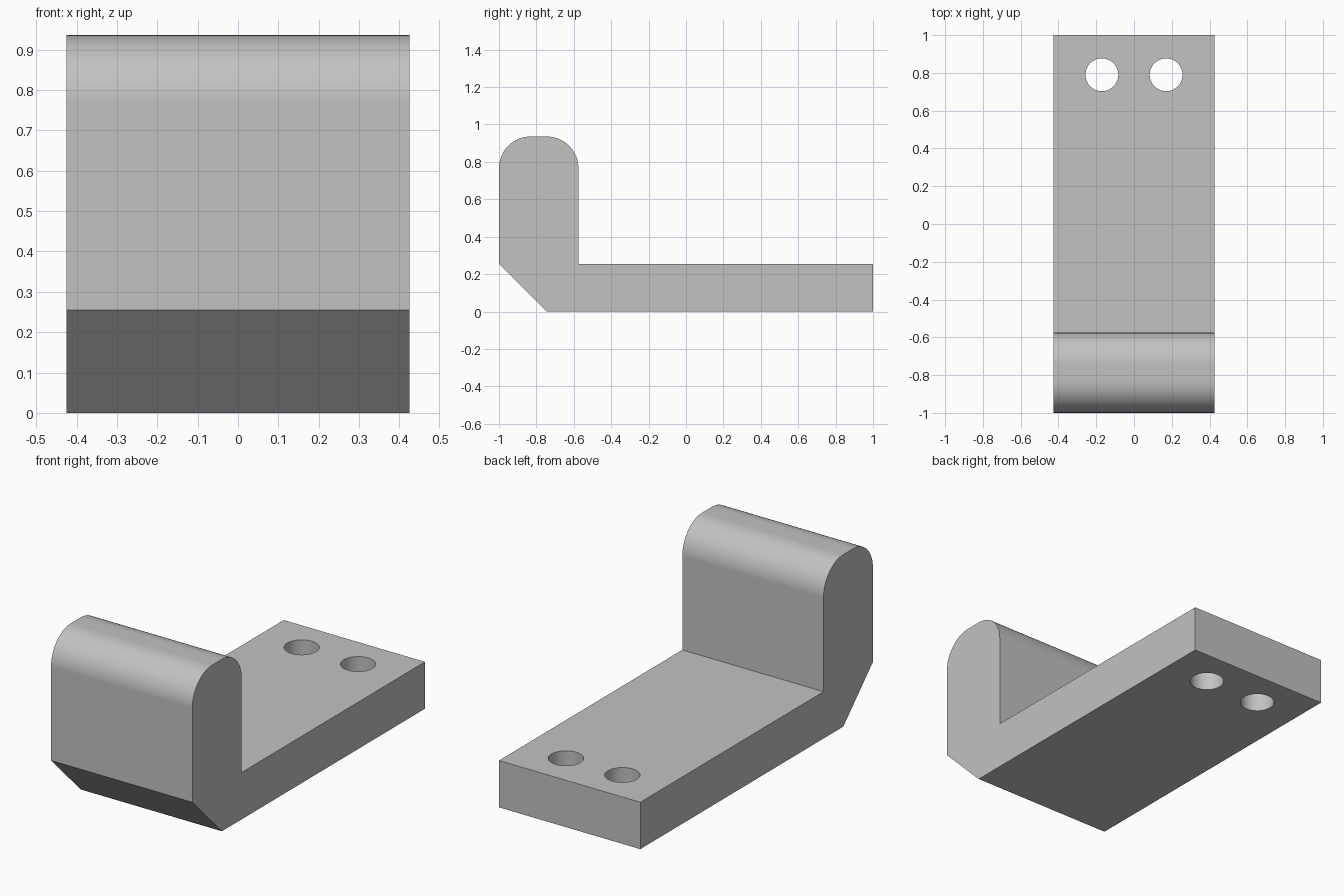
import bpy
import bmesh
from math import sin, cos, pi, radians

if "Cube" in bpy.data.objects:
    bpy.data.objects.remove(bpy.data.objects["Cube"], do_unlink=True)

HALF_WIDTH = 0.425
BASE_TOP = 0.255
TOP = 0.936
LIP_BACK = -0.575
ROUND = 0.17
ARC_STEPS = 16

# Plain grey material
grey = bpy.data.materials.new("plain grey")
grey.use_nodes = True
colour = (0.54, 0.54, 0.54, 1)
grey.diffuse_color = colour
grey.node_tree.nodes["Principled BSDF"].inputs["Base Color"].default_value = colour


def arc(cy, cz, start, end):
    """Points of a rounded corner in the side profile."""
    angles = [start + (end - start) * i / ARC_STEPS for i in range(ARC_STEPS + 1)]
    return [(cy + ROUND * cos(a), cz + ROUND * sin(a)) for a in angles]


# Side profile: foot plate, rounded upright lip and chamfered heel
profile = [(-0.745, 0), (1, 0), (1, BASE_TOP), (LIP_BACK, BASE_TOP)]
profile += arc(LIP_BACK - ROUND, TOP - ROUND, 0, pi / 2)
profile += arc(-1 + ROUND, TOP - ROUND, pi / 2, pi)
profile += [(-1, BASE_TOP)]

# Extrude the profile across the width
bm = bmesh.new()
side = bm.faces.new([bm.verts.new((-HALF_WIDTH, y, z)) for y, z in profile])
extruded = bmesh.ops.extrude_face_region(bm, geom=[side])["geom"]
verts = [v for v in extruded if isinstance(v, bmesh.types.BMVert)]
bmesh.ops.translate(bm, vec=(2 * HALF_WIDTH, 0, 0), verts=verts)
bmesh.ops.recalc_face_normals(bm, faces=bm.faces)
mesh = bpy.data.meshes.new("bracket")
bm.to_mesh(mesh)
bm.free()
bracket = bpy.data.objects.new("bracket", mesh)
bpy.context.collection.objects.link(bracket)
mesh.materials.append(grey)

# Pair of screw holes through the foot plate
for label, x in (("left", 0.17), ("right", -0.17)):
    bpy.ops.mesh.primitive_cylinder_add(
        vertices=48, radius=0.087, depth=1, location=(x, 0.79, 0.1))
    cutter = bpy.context.object
    cutter.name = label + "_hole_cutter"
    cutter.data.materials.append(grey)
    cut = bracket.modifiers.new(label + " hole", "BOOLEAN")
    cut.operation = "DIFFERENCE"
    cut.solver = "EXACT"
    cut.object = cutter
    bpy.ops.object.select_all(action="DESELECT")
    bracket.select_set(True)
    bpy.context.view_layer.objects.active = bracket
    bpy.ops.object.modifier_apply(modifier=cut.name)
    bpy.data.objects.remove(cutter, do_unlink=True)

# Smooth rounded surfaces, crisp edges, true normals on the flat faces
bpy.ops.object.shade_smooth_by_angle(angle=radians(30))
weighted = bracket.modifiers.new("flat face normals", "WEIGHTED_NORMAL")
weighted.keep_sharp = True
